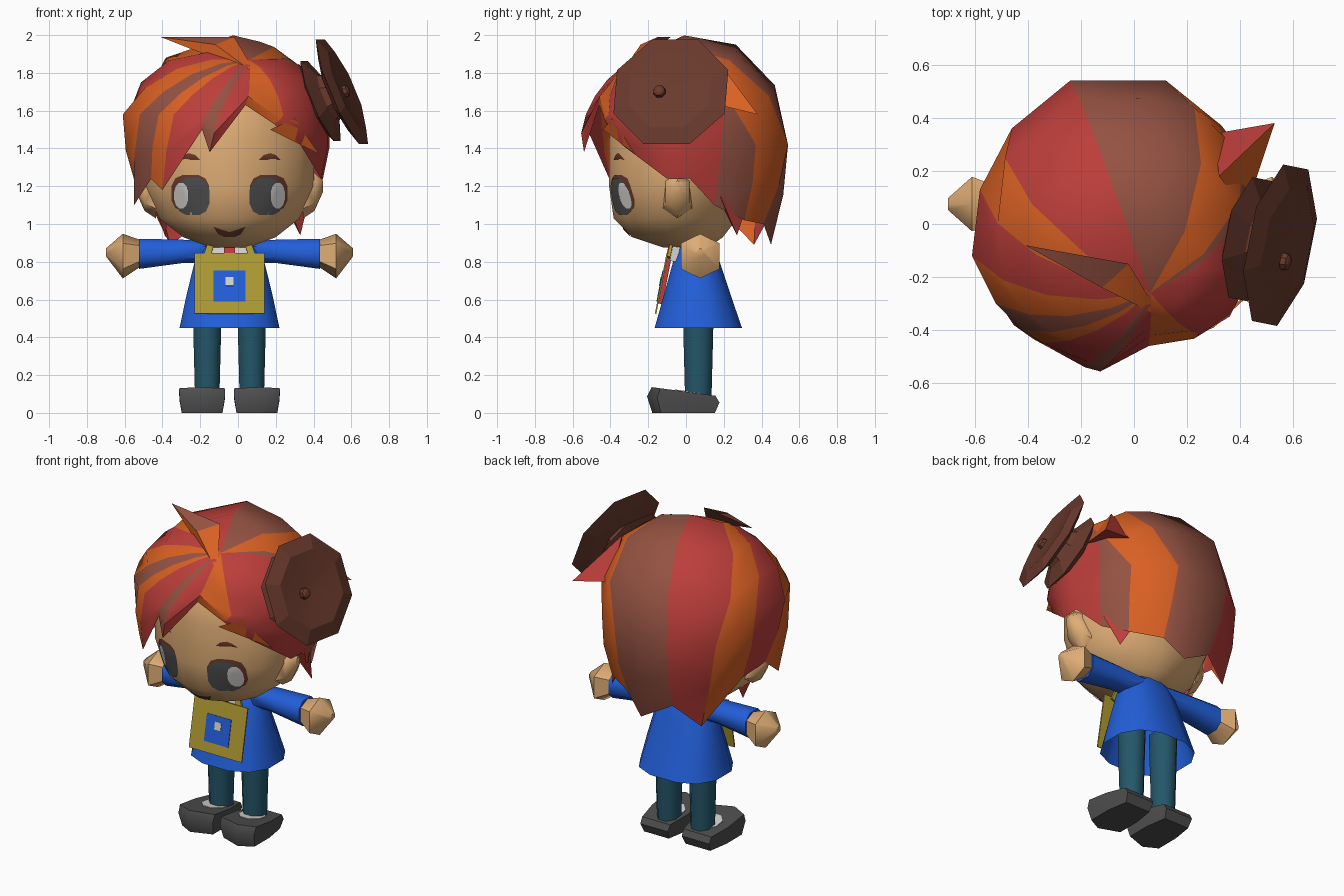
import bpy, bmesh, math
from mathutils import Vector, Matrix
from mathutils.bvhtree import BVHTree

if "Cube" in bpy.data.objects:
    bpy.data.objects.remove(bpy.data.objects["Cube"])

X0 = -0.045  # middle plane of the figure


def mat(name, r, g, b):
    m = bpy.data.materials.new(name)
    m.diffuse_color = [((c / 255 + 0.055) / 1.055) ** 2.4 for c in (r, g, b)] + [1]
    m.use_nodes = True
    m.node_tree.nodes["Principled BSDF"].inputs["Base Color"].default_value = m.diffuse_color
    return m


SKIN = mat("skin", 224, 174, 118)
ORANGE = mat("orange_hair", 217, 96, 35)
RED = mat("red_hair", 188, 62, 58)
BROWN = mat("brown_hair", 148, 82, 66)
HAT = mat("dark_brown", 106, 58, 45)
BLUE = mat("blue_cloth", 34, 95, 218)
TEAL = mat("teal_cloth", 36, 86, 105)
GREY = mat("dark_grey", 78, 78, 78)
YELLOW = mat("mustard", 176, 155, 50)
WHITE = mat("off_white", 215, 212, 208)


def build(name, verts, faces, mats, idx=None, angle=50):
    me = bpy.data.meshes.new(name)
    me.from_pydata([tuple(v) for v in verts], [], faces)
    for m in mats:
        me.materials.append(m)
    if idx:
        me.polygons.foreach_set("material_index", idx)
    bm = bmesh.new()
    bm.from_mesh(me)
    bmesh.ops.recalc_face_normals(bm, faces=bm.faces)
    bm.to_mesh(me)
    bm.free()
    ob = bpy.data.objects.new(name, me)
    bpy.context.collection.objects.link(ob)
    bpy.ops.object.select_all(action='DESELECT')
    ob.select_set(True)
    bpy.context.view_layer.objects.active = ob
    bpy.ops.object.shade_smooth_by_angle(angle=math.radians(angle))
    return ob


def loft(name, rings, m, bottom=True, top=True, angle=50):
    n = len(rings[0])
    verts = [v for r in rings for v in r]
    faces = [(k * n + i, k * n + (i + 1) % n, (k + 1) * n + (i + 1) % n, (k + 1) * n + i)
             for k in range(len(rings) - 1) for i in range(n)]
    if bottom:
        faces.append(tuple(range(n)))
    if top:
        faces.append(tuple(range(len(verts) - n, len(verts))))
    return build(name, verts, faces, [m], angle=angle)


def sp(v, p):
    return math.copysign(abs(v) ** p, v)


def ring(n, rx, ry, p=1.0):
    """Closed outline in two axes; p below 1 makes it boxier."""
    return [(rx * sp(math.cos(t), p), ry * sp(math.sin(t), p))
            for t in (2 * math.pi * (i + 0.5) / n for i in range(n))]


def zring(n, cx, cy, z, rx, ry, p=1.0):
    return [(X0 + cx + x, cy + y, z) for x, y in ring(n, rx, ry, p)]


def xring(n, x, cy, cz, ry, rz):
    return [(X0 + x, cy + a, cz + b) for a, b in ring(n, ry, rz, 0.8)]


def box(name, m, half, M):
    c = [(x, y, z) for x in (-1, 1) for y in (-1, 1) for z in (-1, 1)]
    f = [(0, 1, 3, 2), (4, 6, 7, 5), (0, 4, 5, 1), (2, 3, 7, 6), (0, 2, 6, 4), (1, 5, 7, 3)]
    return build(name, [M @ Vector([a * h for a, h in zip(v, half)]) for v in c], f, [m])


# head and neck
prof = [(.875, .10, -.12, .12), (.93, .25, -.29, .2), (1.03, .38, -.39, .28), (1.2, .455, -.415, .33),
        (1.45, .46, -.415, .36), (1.62, .4, -.39, .36), (1.76, .27, -.28, .3), (1.84, .1, -.1, .15)]
head = loft("head", [zring(16, 0, (a + b) / 2, z, rx, (b - a) / 2, 1.1) for z, rx, a, b in prof],
            SKIN, angle=60)
bm = bmesh.new()
bm.from_mesh(head.data)
tree = BVHTree.FromBMesh(bm)
bm.free()
loft("neck", [zring(8, 0, .04, z, .08, .08) for z in (.84, .93)], SKIN)


def decal(name, m, outline, lift):
    """Thin plate hugging the face; outline holds x, z pairs."""
    n = len(outline)
    cx, cz = (sum(p[k] for p in outline) / n for k in (0, 1))
    steps, verts = (0.02, 0.35, 0.7, 1), []
    for s in steps:
        for x, z in outline:
            px, pz = X0 + cx + (x - cx) * s, cz + (z - cz) * s
            hit = tree.ray_cast(Vector((px, -2, pz)), Vector((0, 1, 0)))[0]
            verts.append((px, (hit.y if hit else -.3) - lift, pz))
    faces = [(k * n + i, k * n + (i + 1) % n, (k + 1) * n + (i + 1) % n, (k + 1) * n + i)
             for k in range(len(steps) - 1) for i in range(n)] + [tuple(range(n))]
    build(name, verts, faces, [m])


# face details
for s, side in ((-1, "left"), (1, "right")):
    def oval(cx, cz, rx, rz, p=.7):
        return [(s * (cx + x), cz + z) for x, z in ring(12, rx, rz, p)]
    decal(side + "_lash", HAT, oval(.207, 1.163, .102, .1), .004)
    decal(side + "_eye", GREY, oval(.195, 1.145, .09, .1), .007)
    decal(side + "_eye_light", WHITE, oval(.256, 1.15, .038, .07, .9), .0095)
    decal(side + "_brow", HAT, [(s * x, z) for x, z in
          ((.155, 1.34), (.27, 1.34), (.245, 1.365), (.215, 1.375), (.18, 1.365))], .006)
    loft(side + "_ear", [xring(6, s * x, -.045, z, a, b) for x, z, a, b in
                         ((.39, 1.15, .085, .12), (.45, 1.17, .07, .1), (.495, 1.2, .025, .03))], SKIN)
decal("mouth", HAT, [(-.085, .985), (-.05, .965), (0, .958), (.05, .965), (.085, .985),
                     (.06, .945), (.025, .93), (-.025, .93), (-.06, .945)], .007)

# hair: striped locks fanning from the crown, over the widest line, to a jagged hem
C, R = Vector((-.06, .04, 1.45)), Vector((.55, .5, .545))
HAIR = [ORANGE, RED, BROWN]
# widest x, y, then hem x, y, z, then colour
locks = [(.06, -.42, .04, -.46, 1.63, 1), (-.1, -.53, -.15, -.54, 1.38, 2), (-.17, -.52, -.19, -.52, 1.5, 1),
         (-.34, -.45, -.4, -.38, 1.18, 0), (-.42, -.4, -.46, -.33, 1.24, 2), (-.52, -.3, -.55, -.14, 1.1, 0),
         (-.61, -.12, -.54, -.02, 1.2, 1), (-.58, .13, -.48, .12, 1.14, 0), (-.46, .36, -.36, .36, .89, 1),
         (-.24, .54, -.2, .42, 1.0, 2), (-.03, .54, .0, .45, .89, 2), (.12, .54, .12, .41, 1.0, 0),
         (.33, .37, .3, .31, 1.02, 2), (.42, .2, .37, .15, 1.1, 1), (.48, 0, .45, .02, 1.24, 1),
         (.47, -.14, .44, -.1, 1.24, 1), (.36, -.33, .33, -.34, 1.42, 1), (.24, -.41, .19, -.42, 1.53, 0)]
pole = Vector((.22, -.6, .77)).normalized()
verts, faces, idx, S, N = [], [], [], 6, len(locks)
for wx, wy, x, y, z, c in locks:
    W = Vector((wx, wy, 1.42 if wy > .3 else 1.72 if z > 1.6 else 1.58))
    H = Vector((x, y, z))
    u = Vector([(W[j] - C[j]) / R[j] for j in range(3)])
    bulge = .05 if wx > .2 else 0  # fuller on the parted side
    for k in range(1, 5):
        q = pole.slerp(u.normalized(), k / 4) * (1 + (u.length - 1) * k / 4 + bulge * math.sin(math.pi * k / 4))
        verts.append([C[j] + q[j] * R[j] for j in range(3)])
    out = Vector((W.x - C.x, W.y - C.y, 0)).normalized() * .02
    verts += [W.lerp(H, .5) + out, H]
verts.append([C[j] + pole[j] * R[j] for j in range(3)])
for i in range(N):
    a, b = i * S, (i + 1) % N * S
    faces.append((N * S, a, b))
    faces += [(a + k, a + k + 1, b + k + 1, b + k) for k in range(S - 1)]
    idx += [locks[i][5]] * S
build("hair", verts, faces, HAIR, idx, 40)

# loose locks of hair
LF = [(0, 1, 2), (0, 2, 3), (0, 3, 1), (1, 3, 2)]
build("top_lock", [(-.41, -.08, 1.99), (-.02, -.15, 1.99), (.1, -.35, 1.79), (-.12, -.24, 1.95)],
      LF, HAIR, [2, 0, 2, 0])
build("temple_lock", [(.17, -.44, 1.5), (.3, -.39, 1.56), (.43, -.27, 1.37), (.34, -.32, 1.45)],
      LF, [ORANGE])
build("side_lock", [(.53, .38, 1.58), (.3, .34, 1.62), (.32, .18, 1.85), (.42, .05, 1.66)],
      LF, HAIR, [1, 0, 1, 1])
build("left_nape_lock", [(-.385, -.02, .93), (-.4, .14, 1.2), (-.47, -.1, 1.2), (-.36, .05, 1.15)],
      LF, [RED])
build("right_nape_lock", [(.33, .27, .94), (.22, .34, 1.15), (.38, .18, 1.15), (.26, .18, 1.12)],
      LF, [RED])

# small hat worn on the side of the head: two thin octagonal discs
nrm = Vector((1, -.2, .43)).normalized()
M = Matrix.Translation((.55, -.08, 1.7)) @ nrm.to_track_quat('Z', 'Y').to_matrix().to_4x4()


def turned(name, profile, n, T=M):
    return loft(name, [[T @ Vector((x, y, h)) for x, y in ring(n, r, r)]
                       for r, h in profile], HAT, angle=10)


turned("hat_crown", [(.12, -.18), (.25, -.125), (.14, -.08), (.1, -.02)], 8)
turned("hat_brim", [(.1, -.05), (.22, -.035), (.325, .0), (.235, .03), (.05, .01)], 8)
turned("hat_button", [(.035, 0), (.03, .02), (.015, .028)], 8, Matrix.Translation((.012, -.06, 0)) @ M)

# coat, open at the bottom
loft("coat", [zring(12, 0, cy, z, rx, ry, .82) for z, cy, rx, ry in
              ((.45, .065, .272, .238), (.62, .06, .235, .183), (.8, .055, .19, .127),
               (.88, .055, .15, .1), (.93, .055, .09, .07))], BLUE, bottom=False)

# sleeves, hands, legs, socks and shoes
sole = [(-.08, .15), (.08, .15), (.1, .02), (.1, -.13), (.02, -.175), (-.1, -.13), (-.1, .02)]
for s, side in ((-1, "left"), (1, "right")):
    loft(side + "_sleeve", [xring(8, s * x, .07, z, a, b) for x, z, a, b in
                            ((.08, .85, .08, .06), (.25, .855, .08, .066), (.48, .842, .088, .085))], BLUE)
    loft(side + "_hand", [xring(6, s * x, .075, z, a, b) for x, z, a, b in
                          ((.47, .845, .075, .07), (.565, .83, .115, .118), (.655, .85, .025, .02))], SKIN)
    loft(side + "_leg", [zring(8, s * .118, .065, z, r, r + .006) for z, r in
                         ((.09, .07), (.3, .076), (.6, .084))], TEAL, angle=60)
    loft(side + "_sock", [[(x, y, z - .14 * y) for x, y, z in zring(8, s * .13, .02, h, .078, .085)]
                          for h in (.1, .116)], WHITE)
    shoe = [[(X0 + s * (.145 + x * g), y * h, z0 - slope * y) for x, y in sole] for g, h, z0, slope in
            ((1.08, 1.02, 0, 0), (1.2, 1.18, .07, .1), (1.22, 1.04, .112, .14))]
    loft(side + "_shoe", shoe, GREY)

# collar, tie, bag and straps
tilt = Matrix.Rotation(-.19, 4, 'X')
bag = Matrix.Translation((X0, -.13, .685)) @ tilt
box("collar", WHITE, (.1, .02, .06), Matrix.Translation((X0, -.055, .86)) @ tilt)
box("tie", RED, (.03, .014, .16), Matrix.Translation((X0, -.108, .735)) @ tilt)
box("bag", YELLOW, (.185, .004, .163), bag)
box("bag_patch", BLUE, (.085, .003, .083), bag @ Matrix.Translation((0, -.005, -.015)))
box("patch_dot", WHITE, (.022, .003, .024), bag @ Matrix.Translation((0, -.008, .01)))
for s, side in ((-1, "left"), (1, "right")):
    box(side + "_strap", YELLOW, (.018, .008, .055),
        Matrix.Translation((X0 + s * .105, -.082, .875)) @ tilt @ Matrix.Rotation(-s * .3, 4, 'Y'))
